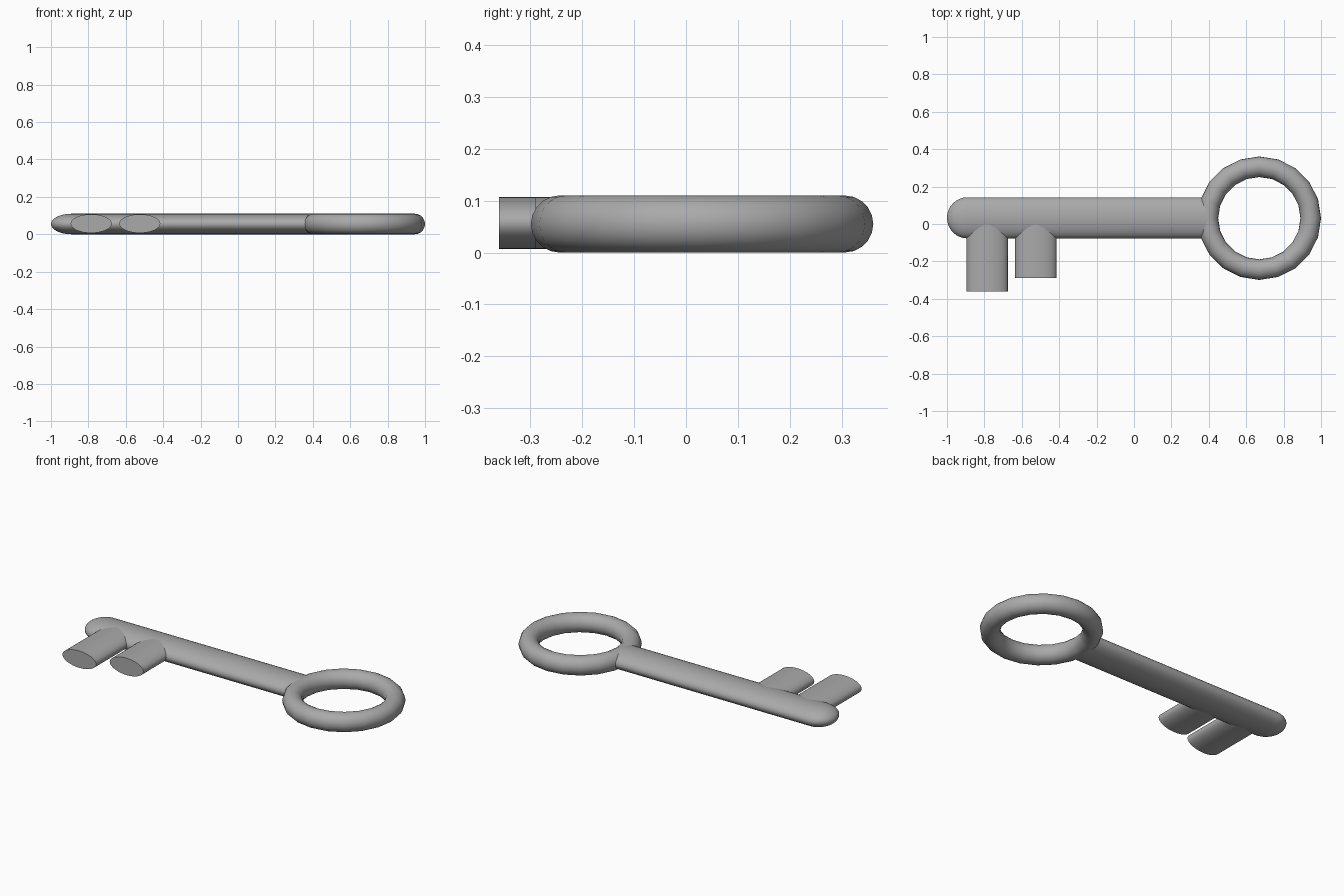
import bpy
import bmesh
from math import pi, sin, cos
from mathutils import Matrix, Vector

old = bpy.data.objects.get("Cube")
if old:
    bpy.data.objects.remove(old, do_unlink=True)

THICK = 0.055      # half thickness of the key, also its centre height
HALF_WIDTH = 0.11  # half width of the shaft and teeth
AXIS_Y = 0.033     # line of the shaft and ring centre

grey = bpy.data.materials.new("grey metal")
grey.use_nodes = True
colour = (0.4, 0.4, 0.4, 1)
grey.diffuse_color = colour
grey.node_tree.nodes["Principled BSDF"].inputs["Base Color"].default_value = colour


def finish(obj, name):
    obj.name = obj.data.name = name
    obj.data.materials.append(grey)
    bpy.ops.object.select_all(action="DESELECT")
    obj.select_set(True)
    bpy.context.view_layer.objects.active = obj
    bpy.ops.object.shade_smooth_by_angle(angle=pi / 4)


# Ring handle
bpy.ops.mesh.primitive_torus_add(
    major_segments=20, minor_segments=20, major_radius=0.275,
    minor_radius=THICK, location=(0.67, AXIS_Y - 0.002, THICK))
finish(bpy.context.object, "ring_handle")

# Shaft: rounded profile turned about its length, then flattened
steps = 8
profile = [(-0.89 - HALF_WIDTH * cos(i * pi / 2 / steps),
            HALF_WIDTH * sin(i * pi / 2 / steps)) for i in range(steps + 1)]
profile += [(0.395, HALF_WIDTH), (0.395, 0)]
bm = bmesh.new()
verts = [bm.verts.new((x, r, 0)) for x, r in profile]
edges = [bm.edges.new(pair) for pair in zip(verts, verts[1:])]
bmesh.ops.spin(bm, geom=verts + edges, cent=(0, 0, 0), axis=(1, 0, 0),
               angle=2 * pi, steps=32)
bmesh.ops.remove_doubles(bm, verts=bm.verts, dist=0.0001)
bmesh.ops.scale(bm, vec=(1, 1, THICK / HALF_WIDTH), verts=bm.verts)
bmesh.ops.translate(bm, vec=(0, AXIS_Y, THICK), verts=bm.verts)
bmesh.ops.recalc_face_normals(bm, faces=bm.faces)
mesh = bpy.data.meshes.new("shaft")
bm.to_mesh(mesh)
bm.free()
shaft = bpy.data.objects.new("shaft", mesh)
bpy.context.collection.objects.link(shaft)
finish(shaft, "shaft")

# Teeth: flattened round bars reaching forward from the shaft
for name, x, front in (("outer_tooth", -0.785, -0.36),
                       ("inner_tooth", -0.525, -0.29)):
    length = AXIS_Y - front
    bpy.ops.mesh.primitive_cylinder_add(vertices=32, radius=1, depth=length)
    tooth = bpy.context.object
    tooth.data.transform(
        Matrix.Translation(Vector((x, front + length / 2, THICK + 0.002)))
        @ Matrix.Diagonal((HALF_WIDTH, 1, 0.05, 1))
        @ Matrix.Rotation(pi / 2, 4, "X"))
    finish(tooth, name)
